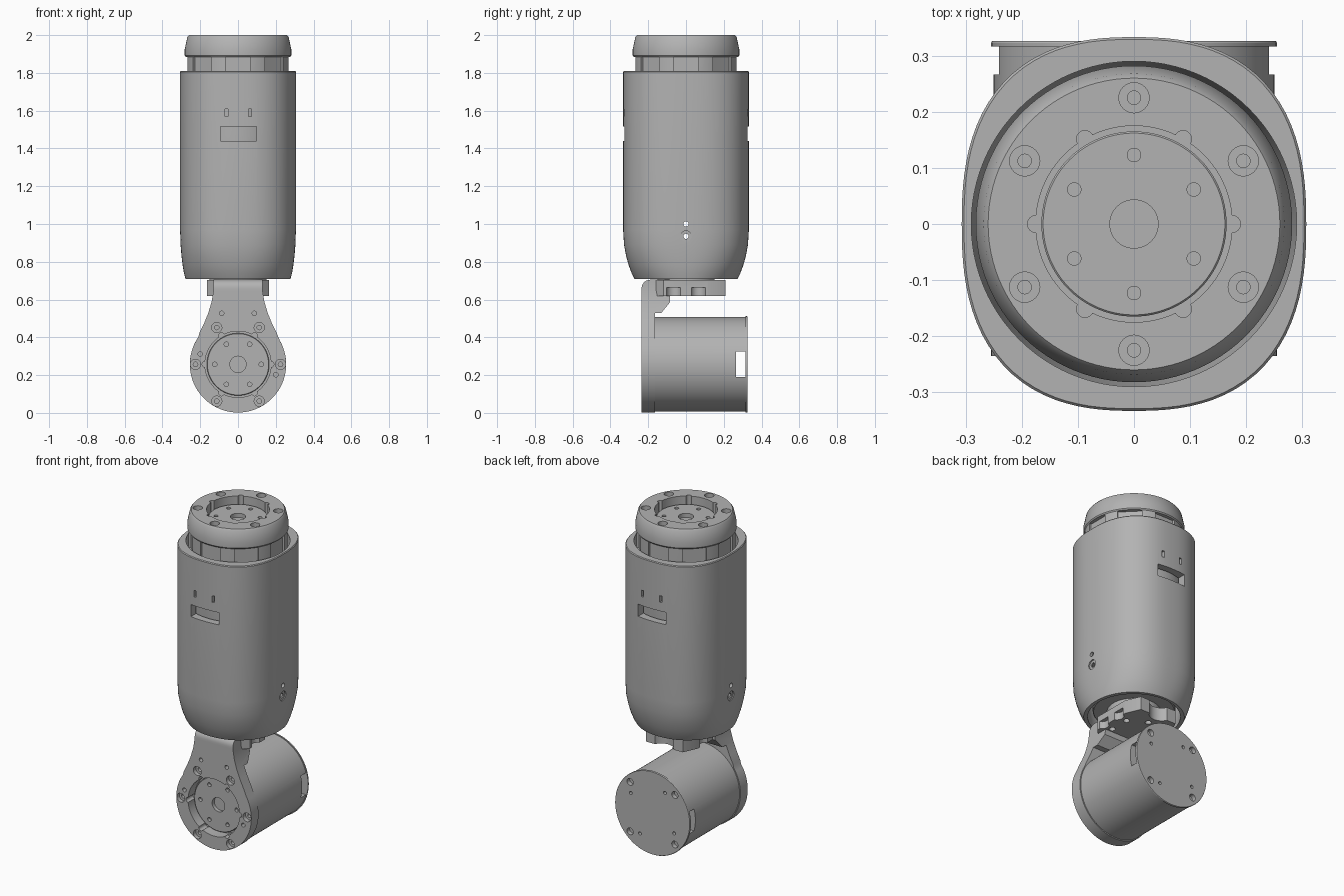
import bpy, bmesh
from math import cos, sin, pi, radians
from mathutils import Matrix, Vector

cube = bpy.data.objects.get("Cube")
if cube:
    bpy.data.objects.remove(cube)

grey = bpy.data.materials.new("machined grey")
grey.use_nodes = True
colour = (0.45, 0.45, 0.45, 1)
grey.diffuse_color = colour
grey.node_tree.nodes["Principled BSDF"].inputs["Base Color"].default_value = colour


def finish(name, bm, matrix=Matrix()):
    bm.transform(matrix)
    bmesh.ops.recalc_face_normals(bm, faces=bm.faces)
    mesh = bpy.data.meshes.new(name)
    bm.to_mesh(mesh)
    bm.free()
    mesh.materials.append(grey)
    ob = bpy.data.objects.new(name, mesh)
    bpy.context.collection.objects.link(ob)
    return ob


def loft(name, rings, matrix=Matrix(), wrap=False):
    """Skin a list of point rings, capped at the ends or wrapped into a tube."""
    bm = bmesh.new()
    loops = [[bm.verts.new(p) for p in ring] for ring in rings]
    pairs = list(zip(loops, loops[1:]))
    if wrap:
        pairs.append((loops[-1], loops[0]))
    else:
        bm.faces.new(loops[0])
        bm.faces.new(loops[-1])
    n = len(loops[0])
    for a, b in pairs:
        for i in range(n):
            j = (i + 1) % n
            bm.faces.new((a[i], a[j], b[j], b[i]))
    return finish(name, bm, matrix)


def oval(rx, ry, z, power=2.0, n=96):
    ring = []
    for i in range(n):
        c, s = cos(2 * pi * i / n), sin(2 * pi * i / n)
        k = (abs(c) ** power + abs(s) ** power) ** (-1 / power)
        ring.append((rx * c * k, ry * s * k, z))
    return ring


def lathe(name, profile, matrix=Matrix()):
    return loft(name, [oval(r, r, z) for r, z in profile], matrix)


def prism(name, outline, a, b, matrix=Matrix()):
    return loft(name, [[(x, y, z) for x, y in outline] for z in (a, b)], matrix)


def add_cyl(bm, r, z0, z1, x=0, y=0, matrix=Matrix(), n=24):
    place = matrix @ Matrix.Translation((x, y, (z0 + z1) / 2))
    bmesh.ops.create_cone(bm, cap_ends=True, segments=n, radius1=r, radius2=r,
                          depth=z1 - z0, matrix=place)


def add_box(bm, size, centre, matrix=Matrix()):
    place = matrix @ Matrix.Translation(centre) @ Matrix.Diagonal((*size, 1))
    bmesh.ops.create_cube(bm, size=1, matrix=place)


def boolean(ob, cutter, operation="DIFFERENCE"):
    mod = ob.modifiers.new("cut", "BOOLEAN")
    mod.object, mod.operation, mod.solver, mod.use_self = cutter, operation, "EXACT", True
    graph = bpy.context.evaluated_depsgraph_get()
    mesh = bpy.data.meshes.new_from_object(ob.evaluated_get(graph))
    ob.modifiers.clear()
    ob.data = mesh
    bpy.data.objects.remove(cutter)


def polar(r, count, start=0):
    return [(r * cos(start + 2 * pi * i / count), r * sin(start + 2 * pi * i / count))
            for i in range(count)]


def cut_face(ob, matrix, start, depth):
    """Central recess with lugs, and six counterbored screws around it."""
    bm = bmesh.new()
    add_cyl(bm, 0.175, -depth, 0.1, matrix=matrix, n=96)
    for x, y in polar(0.175, 6):
        add_cyl(bm, 0.015, -depth, 0.11, x, y, matrix)
    for x, y in polar(0.225, 6, start):
        add_cyl(bm, 0.027, -0.025, 0.12, x, y, matrix)
        add_cyl(bm, 0.012, -0.05, 0.13, x, y, matrix)
    boolean(ob, finish("cutter", bm))


def output_hub(name, matrix, start):
    hub = lathe(name, [(0.165, -0.075), (0.165, -0.048), (0.162, -0.045)], matrix)
    bm = bmesh.new()
    add_cyl(bm, 0.043, -0.07, 0.1, matrix=matrix, n=48)
    for x, y in polar(0.123, 6, start):
        add_cyl(bm, 0.012, -0.065, 0.1, x, y, matrix)
    boolean(hub, finish("cutter", bm))


# Local +z onto world -y or +y, on the lower axis
FRONT = Matrix.Translation((0, -0.235, 0.257)) @ Matrix.Rotation(pi / 2, 4, "X")
BACK = Matrix.Translation((0, 0, 0.257)) @ Matrix.Rotation(-pi / 2, 4, "X")
TOP = Matrix.Translation((0, 0, 2))
SIDE = Matrix.Rotation(pi / 2, 4, "Y")

# Outer shell: rounded-square tube that narrows to a round lower end
levels = [(0.278, 0.273, 0.71, 2.1), (0.286, 0.288, 0.74, 2.2), (0.293, 0.303, 0.78, 2.3),
          (0.299, 0.317, 0.83, 2.4), (0.304, 0.328, 0.89, 2.5), (0.307, 0.333, 0.97, 2.5),
          (0.307, 0.333, 1.805, 2.5), (0.303, 0.329, 1.81, 2.5)]
rings = [oval(rx, ry, z, p) for rx, ry, z, p in levels]
rings += [oval(r, r, z) for r, z in [(0.29, 1.81), (0.29, 0.9), (0.262, 0.76), (0.258, 0.71)]]
shell = loft("outer_shell", rings, wrap=True)
bm = bmesh.new()
add_box(bm, (0.19, 1, 0.075), (0.003, 0, 1.478))
for x in (-0.06, 0.064):
    add_box(bm, (0.016, 1, 0.04), (x, 0, 1.59))
for z in (0.935, 1.0):
    add_cyl(bm, 0.014, -0.5, 0.5, -z, 0, SIDE)
for a, b in ((-0.5, -0.298), (0.298, 0.5)):
    add_cyl(bm, 0.029, a, b, -0.935, 0, SIDE)
boolean(shell, finish("cutter", bm))

# Upper actuator with side windows and a drilled top face
upper = lathe("upper_actuator", [(0.27, 1.05), (0.277, 1.1), (0.277, 1.885), (0.282, 1.892),
                                 (0.282, 1.925), (0.268, 1.99), (0.26, 2.0)])
bm = bmesh.new()
for i in range(8):
    add_box(bm, (0.06, 0.135, 0.13), (0.285, 0, 1.82), Matrix.Rotation(i * pi / 4, 4, "Z"))
boolean(upper, finish("cutter", bm))
cut_face(upper, TOP, pi / 2, 0.07)
output_hub("upper_output_hub", TOP, pi / 2)

# Base ring closing the lower end of the shell
lathe("shell_base", [(0.225, 0.745), (0.23, 0.75), (0.23, 0.88)])
lathe("base_spigot", [(0.15, 0.69), (0.15, 0.75)])

# Swing arm: side profile trimmed by the teardrop front outline
corner = [(-0.19 - 0.045 * sin(a), 0.66 + 0.045 * cos(a))
          for a in [radians(15 * i) for i in range(7)]]
side = corner + [(-0.235, -0.1), (-0.165, -0.1), (-0.165, 0.53), (-0.13, 0.53),
                 (-0.085, 0.585), (-0.085, 0.705)]
yz_to_x = Matrix(((0, 0, 1, 0), (1, 0, 0, 0), (0, 1, 0, 0), (0, 0, 0, 1)))
arm = prism("swing_arm", side, -0.4, 0.4, yz_to_x)
neck = [(0.205, 0.165), (0.18, 0.217), (0.158, 0.27), (0.14, 0.33), (0.13, 0.39), (0.125, 0.6)]
arc = [(0.255 * cos(a), 0.255 * sin(a)) for a in [radians(145 + 5 * i) for i in range(50)]]
outline = arc + neck + [(-x, z) for x, z in reversed(neck)]
boolean(arm, prism("cutter", outline, -0.3, 0.1, FRONT), "INTERSECT")
cut_face(arm, FRONT, 0, 0.085)
bm = bmesh.new()
for x, y in ((-0.087, 0.27), (0.087, 0.27), (-0.2, 0.055), (0.2, -0.055)):
    add_cyl(bm, 0.012, -0.03, 0.1, x, y, FRONT)
boolean(arm, finish("cutter", bm))
output_hub("lower_output_hub", FRONT, 0)

# Horizontal mounting plate with hollowed edges and screw holes
half = [(0.1, -0.19), (0.165, -0.12), (0.165, 0.12), (0.125, 0.21)]
plate = prism("mounting_plate", half + [(-x, y) for x, y in reversed(half)], 0.62, 0.703)
bm = bmesh.new()
add_cyl(bm, 0.07, 0.5, 0.8, 0, 0.24, n=48)
for s in (-1, 1):
    for y in (-0.065, 0.065):
        add_cyl(bm, 0.04, 0.5, 0.665, s * 0.18, y, n=32)
    add_cyl(bm, 0.012, -0.25, -0.17, s * 0.1, -0.66, BACK @ Matrix.Translation((0, 0.257, 0)))
for x, y in polar(0.123, 6, pi / 6):
    add_cyl(bm, 0.018, 0.5, 0.65, x, y)
boolean(plate, finish("cutter", bm))

# Lower actuator lying on its side, with a through slot and a rear cap
lower = lathe("lower_actuator", [(0.245, -0.168), (0.25, -0.163), (0.25, 0.317)], BACK)
bm = bmesh.new()
add_box(bm, (1, 0.05, 0.135), (0, 0.291, 0.257))
boolean(lower, finish("cutter", bm))
cap = lathe("rear_cap", [(0.255, 0.316), (0.255, 0.323), (0.253, 0.326)], BACK)
bm = bmesh.new()
for x, y in polar(0.215, 4, pi / 4):
    add_cyl(bm, 0.021, 0.3, 0.4, x, y, BACK)
for x, y in polar(0.17, 4, pi / 3):
    add_cyl(bm, 0.01, 0.3, 0.4, x, y, BACK)
cutter = finish("cutter", bm)
spare = cutter.copy()
bpy.context.collection.objects.link(spare)
boolean(cap, cutter)
boolean(lower, spare)

# Smooth the round surfaces, keep machined edges crisp
bpy.ops.object.select_all(action="DESELECT")
for ob in bpy.context.scene.objects:
    if ob.type == "MESH":
        ob.select_set(True)
        bpy.context.view_layer.objects.active = ob
bpy.ops.object.shade_smooth_by_angle(angle=radians(30))
